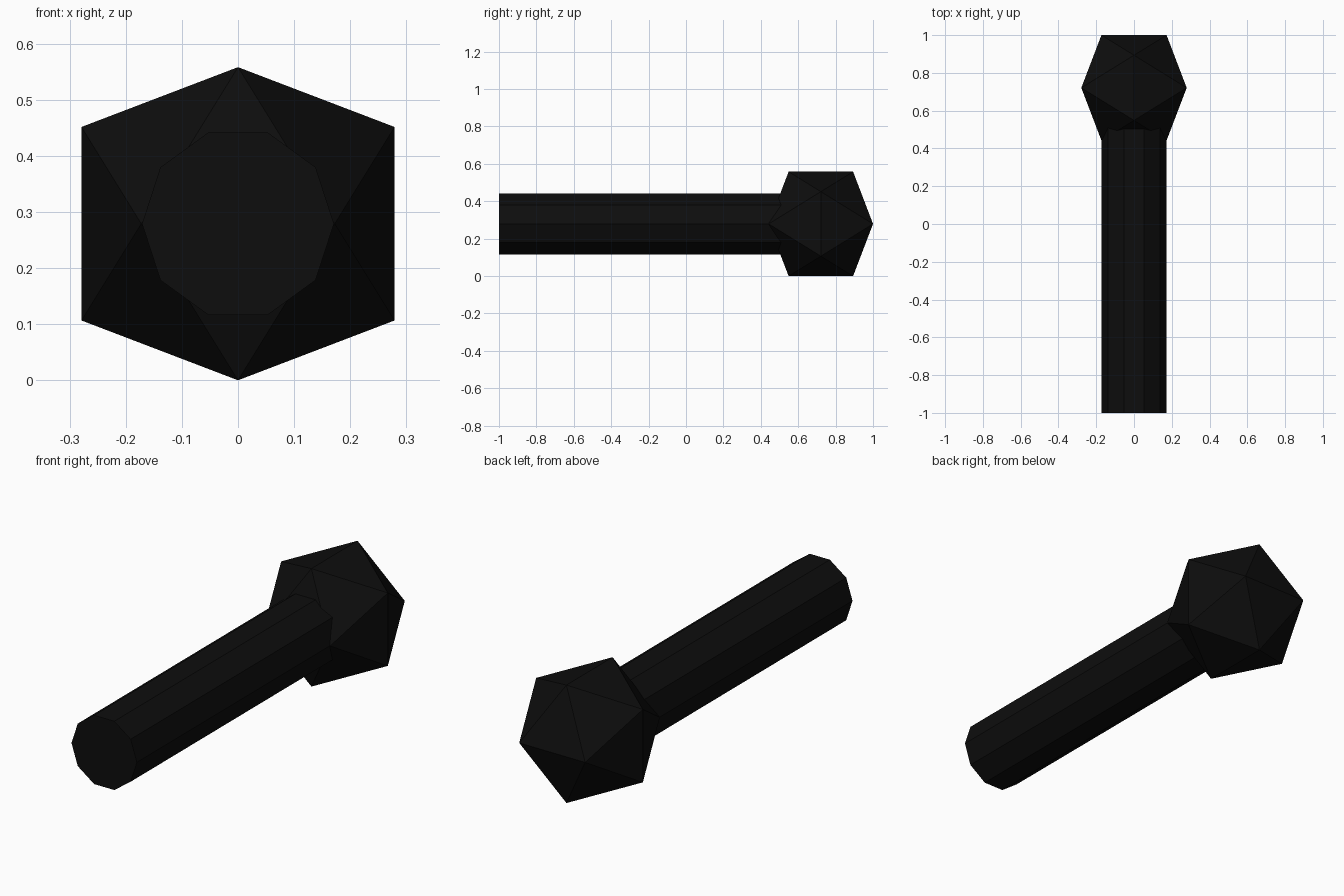
import bpy, bmesh, math
from mathutils import Vector, Matrix

if "Cube" in bpy.data.objects:
    bpy.data.objects.remove(bpy.data.objects["Cube"])

black = bpy.data.materials.new("matte black")
black.diffuse_color = (0.004, 0.004, 0.004, 1)
black.use_nodes = True
black.node_tree.nodes["Principled BSDF"].inputs["Base Color"].default_value = black.diffuse_color

R = 0.279                                  # half width of the head
A = R / ((1 + math.sqrt(5)) / 2)           # half length of its edges
CENTRE = Vector((0, 1 - R, R))


def finish(name, bm):
    bmesh.ops.recalc_face_normals(bm, faces=bm.faces)
    mesh = bpy.data.meshes.new(name)
    bm.to_mesh(mesh)
    bm.free()
    mesh.materials.append(black)
    obj = bpy.data.objects.new(name, mesh)
    bpy.context.collection.objects.link(obj)


# Head: twenty-sided solid hulled from three crossed rectangles
bm = bmesh.new()
for s in (-1, 1):
    for t in (-1, 1):
        for p in ((s * R, 0, t * A), (0, s * A, t * R), (s * A, t * R, 0)):
            bm.verts.new(CENTRE + Vector(p))
bmesh.ops.convex_hull(bm, input=bm.verts)
finish("head", bm)

# Handle: ten-sided bar lying along y, its far end buried in the head
START, END = -1.0, 0.56
bm = bmesh.new()
place = Matrix.Translation((0, (START + END) / 2, R)) @ Matrix.Rotation(math.pi / 2, 4, 'X')
bmesh.ops.create_cone(bm, cap_ends=True, segments=10, radius1=0.171, radius2=0.171,
                      depth=END - START,
                      matrix=place @ Matrix.Rotation(math.pi / 10 * 5, 4, 'Z'))
# turn the bar so that a corner points along +x and a flat faces up
tip = max(bm.verts, key=lambda v: v.co.x).co
angle = math.atan2(tip.z - R, tip.x)
bmesh.ops.rotate(bm, verts=bm.verts, cent=(0, 0, R),
                 matrix=Matrix.Rotation(angle, 3, 'Y'))
finish("handle", bm)
